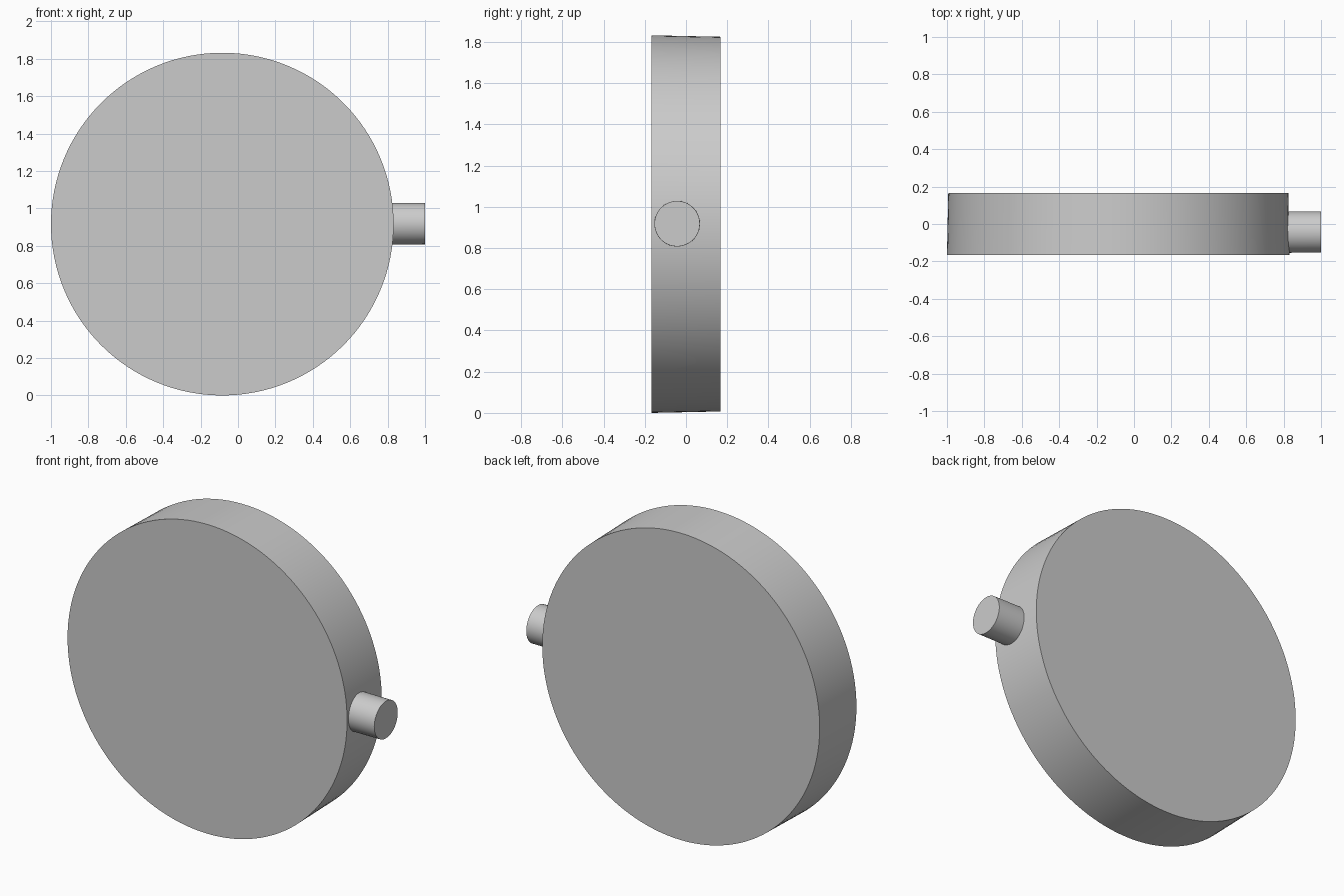
import bpy
from math import radians

if "Cube" in bpy.data.objects:
    bpy.data.objects.remove(bpy.data.objects["Cube"])


def round_part(name, r_start, r_end, depth, location, rotation, sides):
    bpy.ops.mesh.primitive_cone_add(vertices=sides, radius1=r_start, radius2=r_end,
                                    depth=depth, location=location, rotation=rotation)
    obj = bpy.context.object
    obj.name = name
    bpy.ops.object.shade_smooth_by_angle(angle=radians(30))
    return obj


# Round body: very slightly tapered disc, larger face toward the front
round_part("disc_body", 0.909, 0.916, 0.334, (-0.084, 0, 0.916),
           (radians(90), 0, 0), 128)

# Side stem: short cylinder set forward of the disc's middle
stem_start, stem_end = 0.78, 1.0
round_part("side_stem", 0.111, 0.11, stem_end - stem_start,
           ((stem_start + stem_end) / 2, -0.043, 0.918), (0, radians(90), 0), 64)
